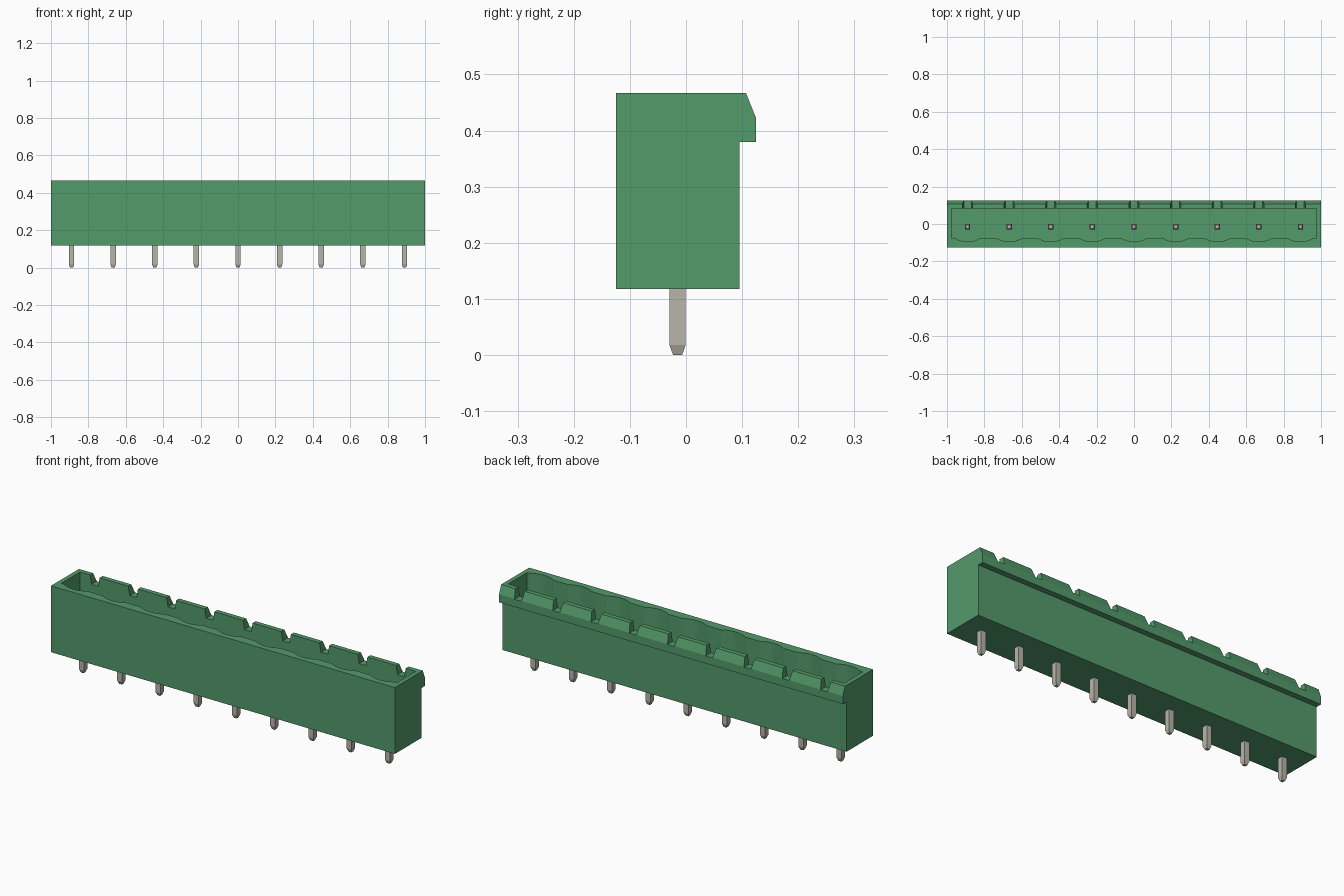
import bpy, bmesh, math
from mathutils import Vector

if "Cube" in bpy.data.objects:
    bpy.data.objects.remove(bpy.data.objects["Cube"])

PITCH, COUNT = 0.2225, 9
PIN_X = [(i - (COUNT - 1) / 2) * PITCH for i in range(COUNT)]
PIN_Y = -0.015
TOP = 0.467


def material(name, rgb, roughness):
    m = bpy.data.materials.new(name)
    m.use_nodes = True
    m.diffuse_color = (*rgb, 1)
    bsdf = m.node_tree.nodes["Principled BSDF"]
    bsdf.inputs["Base Color"].default_value = (*rgb, 1)
    bsdf.inputs["Roughness"].default_value = roughness
    return m


green = material("green plastic", (0.087, 0.325, 0.145), 0.5)
metal = material("pin metal", (0.48, 0.46, 0.40), 0.4)


def prism(bm, points, direction):
    """Extrude a closed planar outline along a direction."""
    face = bm.faces.new([bm.verts.new(p) for p in points])
    ext = bmesh.ops.extrude_face_region(bm, geom=[face])
    moved = [g for g in ext["geom"] if isinstance(g, bmesh.types.BMVert)]
    bmesh.ops.translate(bm, verts=moved, vec=Vector(direction))


def finish(bm, name, mat):
    bmesh.ops.recalc_face_normals(bm, faces=bm.faces)
    me = bpy.data.meshes.new(name)
    bm.to_mesh(me)
    bm.free()
    me.materials.append(mat)
    ob = bpy.data.objects.new(name, me)
    bpy.context.collection.objects.link(ob)
    return ob


def cut(target, cutter):
    mod = target.modifiers.new("cut", 'BOOLEAN')
    mod.operation, mod.solver, mod.object = 'DIFFERENCE', 'EXACT', cutter
    cutter.hide_render = True
    bpy.context.view_layer.objects.active = target
    bpy.ops.object.modifier_apply(modifier=mod.name)
    bpy.data.objects.remove(cutter)


# Housing: side profile with the chamfered latch lip along the back
profile = [(-0.125, 0.118), (0.095, 0.118), (0.095, 0.38),
           (0.125, 0.38), (0.125, 0.422), (0.107, TOP), (-0.125, TOP)]
bm = bmesh.new()
prism(bm, [(-1, y, z) for y, z in profile], (2, 0, 0))
housing = finish(bm, "housing", green)

# Open cavity: plan outline with a shallow scallop in front of each pin
FLOOR, FRONT, BACK, END = 0.20, -0.075, 0.082, 0.976
plan = [(END, BACK), (-END, BACK), (-END, FRONT)]
for x in PIN_X:
    for k in range(9):
        t = k / 4 - 1
        plan.append((x + 0.07 * t, FRONT - 0.02 * (1 - t * t)))
plan.append((END, FRONT))
bm = bmesh.new()
prism(bm, [(x, y, FLOOR) for x, y in plan], (0, 0, 0.4))
cut(housing, finish(bm, "cavity_cutter", green))

# Tapered notches through the back wall, one above each pin
bm = bmesh.new()
for x in PIN_X:
    outline = [(-0.02, 0.42), (0.02, 0.42), (0.0295, TOP + 0.01), (-0.0295, TOP + 0.01)]
    prism(bm, [(x + dx, 0.06, z) for dx, z in outline], (0, 0.1, 0))
cut(housing, finish(bm, "notch_cutter", green))

# Square contact pins with tapered ends
for i, x in enumerate(PIN_X):
    bm = bmesh.new()
    rings = []
    for z, r in [(0, 0.008), (0.018, 0.0145), (0.365, 0.0145), (0.38, 0.009)]:
        rings.append([bm.verts.new((x + sx * r, PIN_Y + sy * r, z))
                      for sx, sy in ((-1, -1), (1, -1), (1, 1), (-1, 1))])
    for a, b in zip(rings, rings[1:]):
        for k in range(4):
            n = (k + 1) % 4
            bm.faces.new((a[k], a[n], b[n], b[k]))
    bm.faces.new(rings[0][::-1])
    bm.faces.new(rings[-1])
    finish(bm, f"contact_pin_{i + 1}", metal)
